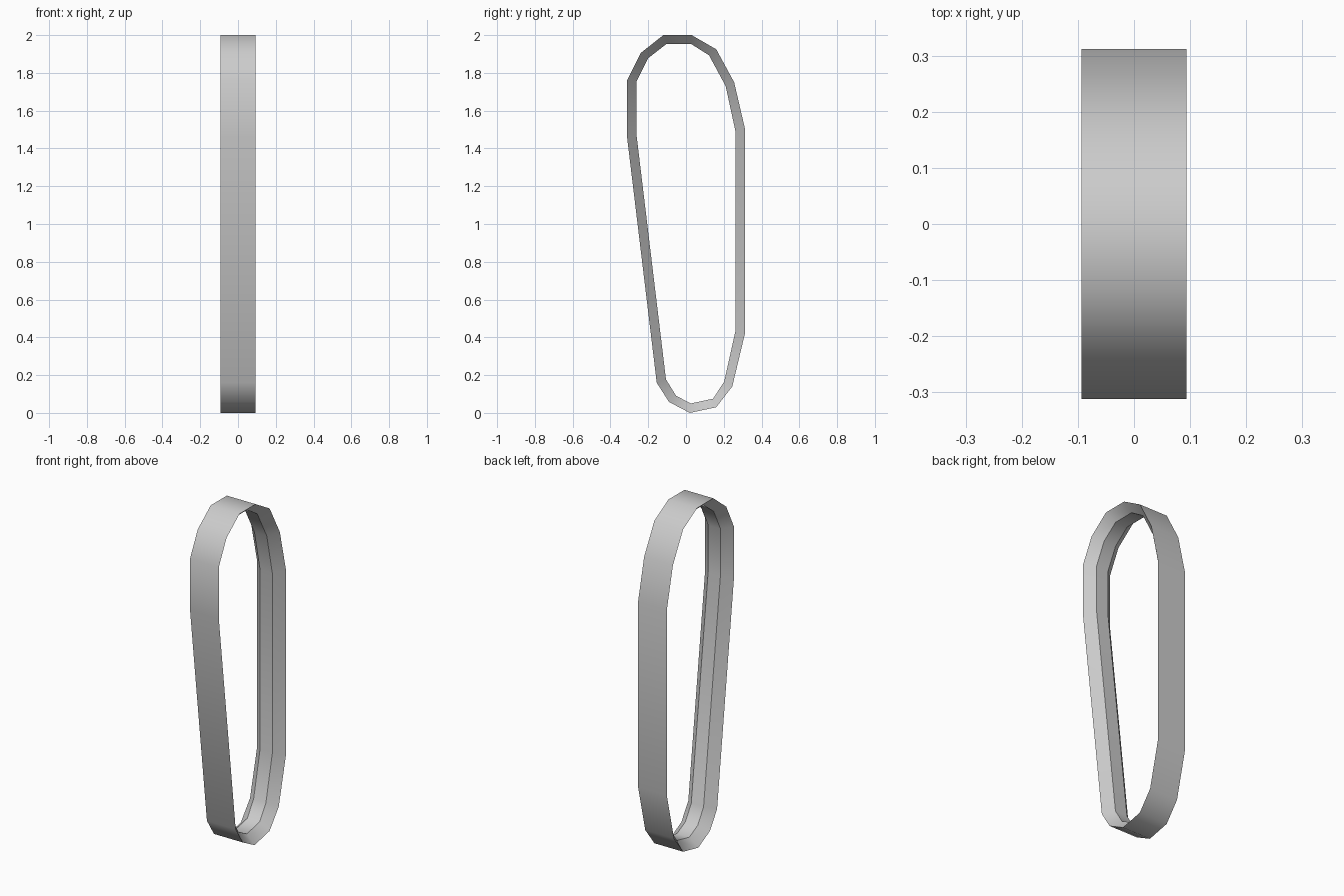
import bpy, bmesh

if "Cube" in bpy.data.objects:
    bpy.data.objects.remove(bpy.data.objects["Cube"])

# Outer and inner outlines of the belt (y, z), matched point by point
OUTER = [(-0.12, 2.0), (0.03, 2.0), (0.16, 1.925), (0.255, 1.75), (0.312, 1.505),
         (0.312, 0.42), (0.245, 0.14), (0.16, 0.03), (0.02, 0.0), (-0.09, 0.058),
         (-0.155, 0.16), (-0.312, 1.46), (-0.312, 1.76), (-0.24, 1.905)]
INNER = [(-0.105, 1.952), (0.027, 1.953), (0.122, 1.893), (0.21, 1.73), (0.262, 1.49),
         (0.262, 0.435), (0.202, 0.165), (0.143, 0.075), (0.026, 0.05), (-0.052, 0.09),
         (-0.106, 0.177), (-0.263, 1.48), (-0.263, 1.752), (-0.20, 1.878)]
OUTER_HALF, INNER_HALF = 0.0935, 0.04

bm = bmesh.new()


def ring(points, x):
    return [bm.verts.new((x, y, z)) for y, z in points]


# Trapezoid cross-section: wide outer face, sloped flanks, narrow inner face
rings = [ring(OUTER, -OUTER_HALF), ring(OUTER, OUTER_HALF),
         ring(INNER, INNER_HALF), ring(INNER, -INNER_HALF)]
n = len(OUTER)
for a, b in zip(rings, rings[1:] + rings[:1]):
    for i in range(n):
        j = (i + 1) % n
        bm.faces.new((a[i], a[j], b[j], b[i])).smooth = True
bmesh.ops.recalc_face_normals(bm, faces=bm.faces)

# Crisp rims along the loop, smooth around it
for r in rings:
    for i in range(n):
        bm.edges.get((r[i], r[(i + 1) % n])).smooth = False

mesh = bpy.data.meshes.new("drive_belt")
bm.to_mesh(mesh)
bm.free()
bpy.context.collection.objects.link(bpy.data.objects.new("drive_belt", mesh))
